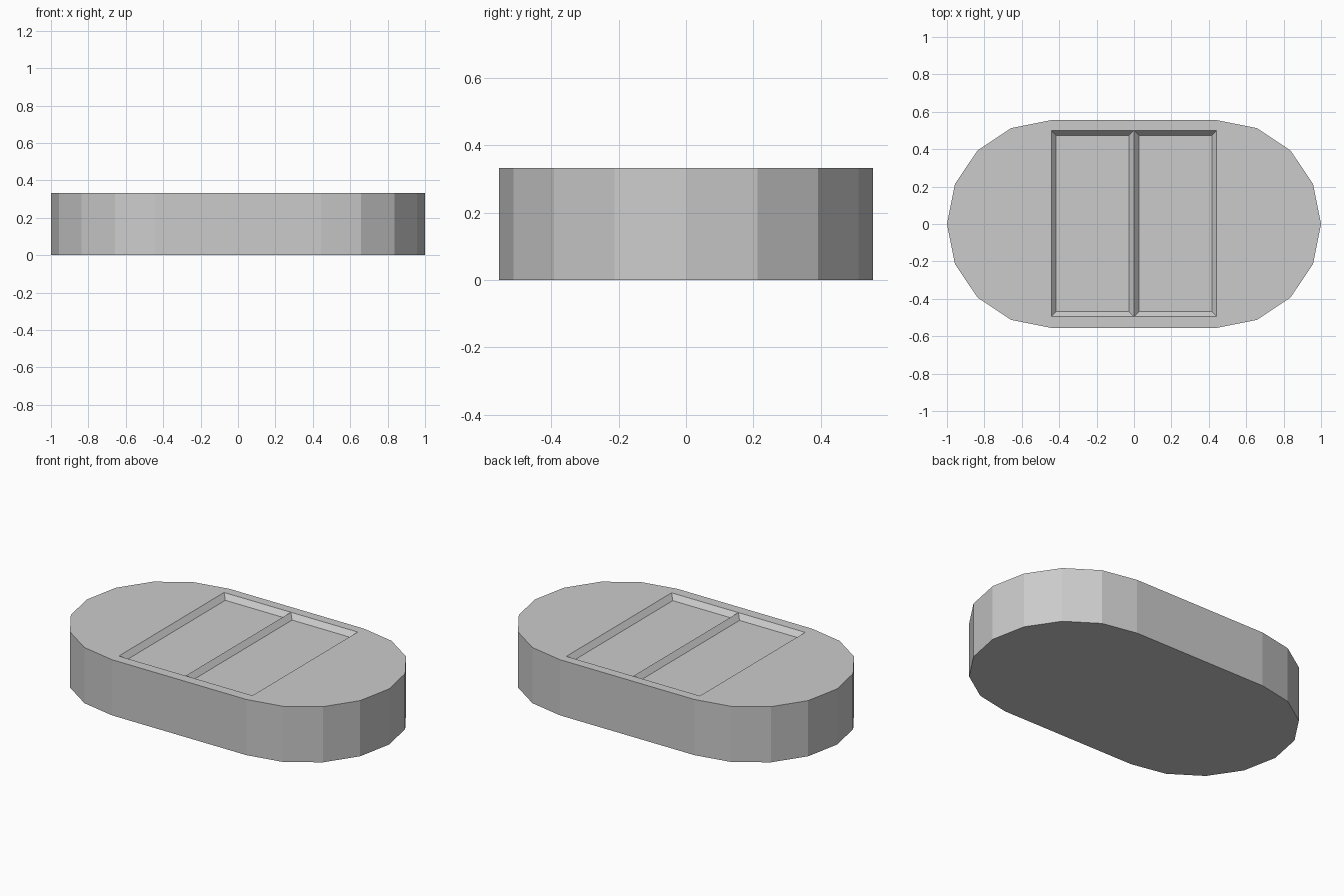
import bpy, bmesh
from math import pi, sin, cos

if "Cube" in bpy.data.objects:
    bpy.data.objects.remove(bpy.data.objects["Cube"])

RADIUS, OFFSET, HEIGHT = 0.555, 0.445, 0.333
POCKET_X, POCKET_Y0, POCKET_Y1 = 0.442, -0.495, 0.50
WALL, DEPTH = 0.026, 0.03
SEGMENTS = 8  # per rounded end


def ring(bm, z):
    """Stadium outline, counter-clockwise."""
    verts = []
    for side in (1, -1):
        for i in range(SEGMENTS + 1):
            a = -pi / 2 + pi * i / SEGMENTS
            verts.append(bm.verts.new((side * (OFFSET + RADIUS * cos(a)),
                                       side * RADIUS * sin(a), z)))
    return verts


bm = bmesh.new()

# Outer body: underside and side walls
low, high = ring(bm, 0), ring(bm, HEIGHT)
n = len(low)
bm.faces.new(low[::-1])
for i in range(n):
    j = (i + 1) % n
    bm.faces.new((low[i], low[j], high[j], high[i]))

# Two pocket openings that share the sharp central ridge
xs = (-POCKET_X, 0, POCKET_X)
front = [bm.verts.new((x, POCKET_Y0, HEIGHT)) for x in xs]
back = [bm.verts.new((x, POCKET_Y1, HEIGHT)) for x in xs]
pockets = [bm.faces.new((front[i], front[i + 1], back[i + 1], back[i])) for i in (0, 1)]

# Top deck around the openings
rim = [e for e in bm.edges
       if e.is_boundary and all(v.co.z > HEIGHT - 1e-4 for v in e.verts)]
bmesh.ops.triangle_fill(bm, edges=rim, use_beauty=True, normal=(0, 0, 1))

# Sunken floors with sloping walls
bm.normal_update()
bmesh.ops.inset_individual(bm, faces=pockets, thickness=WALL, depth=-DEPTH,
                           use_even_offset=True)
bmesh.ops.recalc_face_normals(bm, faces=bm.faces)

mesh = bpy.data.meshes.new("rounded_base")
bm.to_mesh(mesh)
bm.free()
bpy.context.collection.objects.link(bpy.data.objects.new("rounded_base", mesh))
